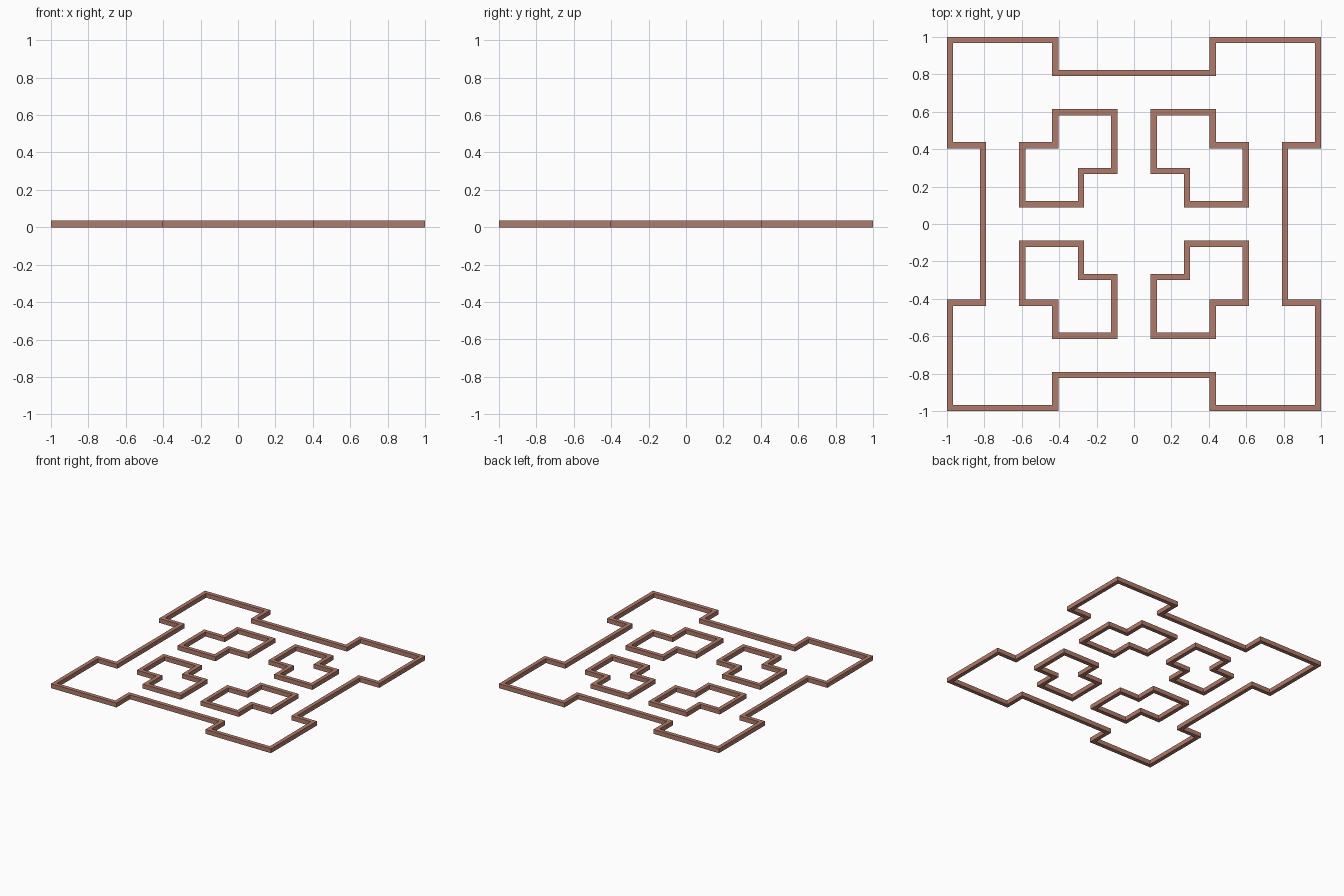
import bpy, bmesh
from mathutils import Vector

if "Cube" in bpy.data.objects:
    bpy.data.objects.remove(bpy.data.objects["Cube"])

WIDTH, HEIGHT = 0.033, 0.036

clay = bpy.data.materials.new("clay_brown")
clay.diffuse_color = (0.434, 0.195, 0.142, 1.0)
clay.use_nodes = True
clay.node_tree.nodes["Principled BSDF"].inputs["Base Color"].default_value = clay.diffuse_color


def border(name, path):
    """Closed rectangular bar following a right-angled centre line, with mitred corners."""
    bm = bmesh.new()
    pts = [Vector(p) for p in path]
    n = len(pts)
    rings = []
    for i, p in enumerate(pts):
        d0 = (p - pts[i - 1]).normalized()
        d1 = (pts[(i + 1) % n] - p).normalized()
        # perpendiculars of both segments add up to the mitre at a right angle
        m = Vector((-d0.y - d1.y, d0.x + d1.x)) * (WIDTH / 2)
        a, b = p + m, p - m
        rings.append([bm.verts.new((q.x, q.y, z)) for q, z in
                      ((a, 0), (b, 0), (b, HEIGHT), (a, HEIGHT))])
    for i in range(n):
        r, s = rings[i], rings[(i + 1) % n]
        for k in range(4):
            j = (k + 1) % 4
            bm.faces.new((r[k], r[j], s[j], s[k]))
    bmesh.ops.recalc_face_normals(bm, faces=bm.faces[:])
    mesh = bpy.data.meshes.new(name)
    bm.to_mesh(mesh)
    bm.free()
    mesh.materials.append(clay)
    obj = bpy.data.objects.new(name, mesh)
    bpy.context.collection.objects.link(obj)


# outer border: one stepped corner, turned four times
E, S, N = 1 - WIDTH / 2, 0.421, 0.807
corner = [(N, S), (E, S), (E, E), (S, E), (S, N)]
outer = []
for turn in range(4):
    outer += corner
    corner = [(-y, x) for x, y in corner]
border("outer_border", outer)

# four stepped inner borders, mirrored into each quadrant
A, B, C, D = 0.106, 0.283, 0.421, 0.597
stepped = [(A, D), (C, D), (C, C), (D, C), (D, A), (B, A), (B, B), (A, B)]
for side, sx in (("right", 1), ("left", -1)):
    for end, sy in (("back", 1), ("front", -1)):
        border(f"inner_border_{end}_{side}", [(sx * x, sy * y) for x, y in stepped])
